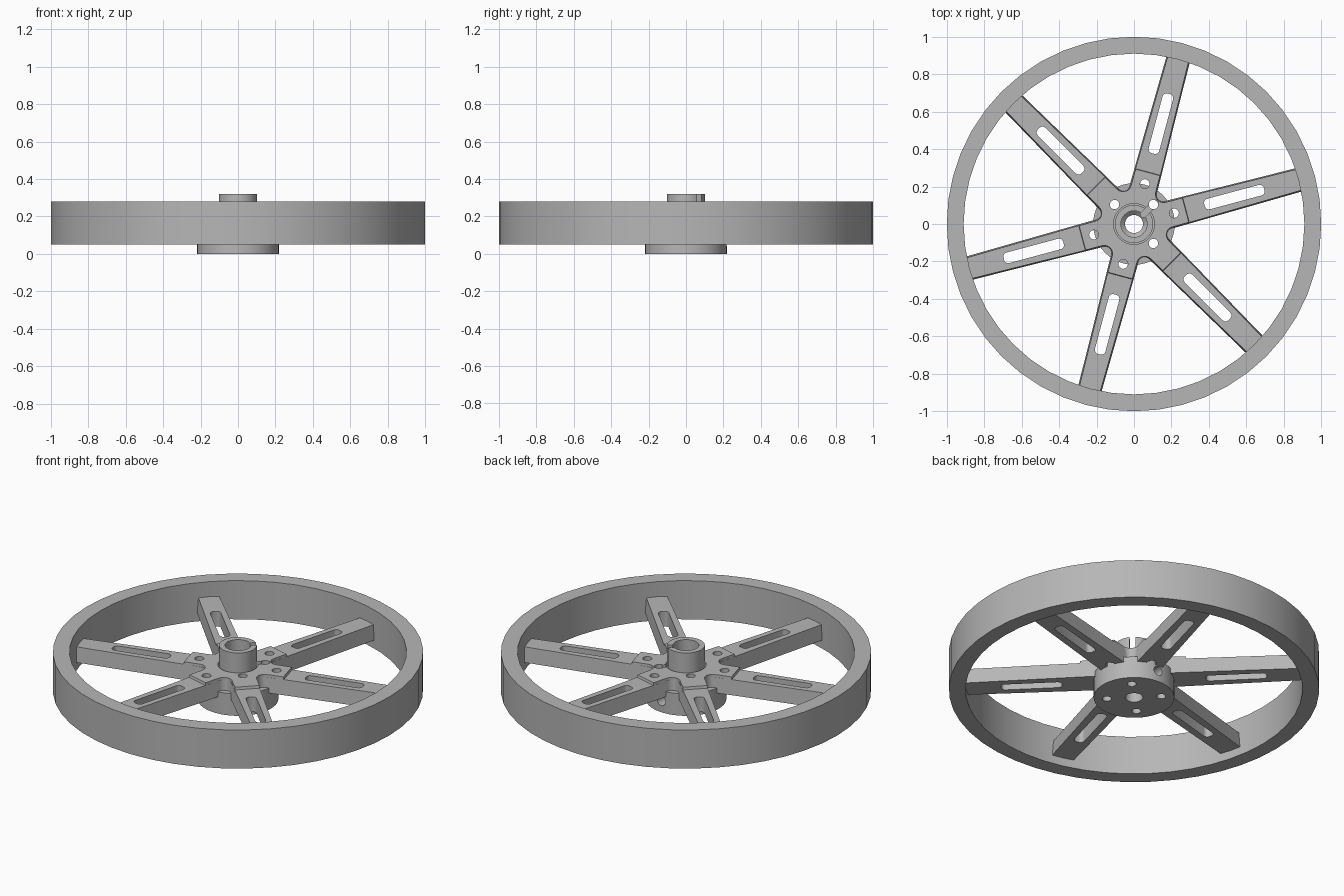
import bpy, bmesh, math
from mathutils import Matrix, Vector

if "Cube" in bpy.data.objects:
    bpy.data.objects.remove(bpy.data.objects["Cube"])

grey = bpy.data.materials.new("mid_grey")
grey.diffuse_color = (0.47, 0.47, 0.47, 1)
grey.use_nodes = True
grey.node_tree.nodes["Principled BSDF"].inputs["Base Color"].default_value = grey.diffuse_color
SPOKES = [math.radians(15 + 60 * i) for i in range(6)]


def finish(name, bm, material=True):
    bmesh.ops.recalc_face_normals(bm, faces=bm.faces)
    me = bpy.data.meshes.new(name)
    bm.to_mesh(me)
    bm.free()
    ob = bpy.data.objects.new(name, me)
    bpy.context.collection.objects.link(ob)
    if material:
        me.materials.append(grey)
    else:
        ob.hide_render = True
        ob.hide_viewport = True
    return ob


def loft(bm, low, high, z0, z1):
    """Closed solid between two matching outlines."""
    a = [bm.verts.new((x, y, z0)) for x, y in low]
    b = [bm.verts.new((x, y, z1)) for x, y in high]
    n = len(a)
    bm.faces.new(a[::-1])
    bm.faces.new(b)
    for i in range(n):
        bm.faces.new((a[i], a[(i + 1) % n], b[(i + 1) % n], b[i]))


def circle(r, n=32, cx=0, cy=0):
    return [(cx + r * math.cos(2 * math.pi * i / n), cy + r * math.sin(2 * math.pi * i / n)) for i in range(n)]


def turn(pts, a):
    return [(x * math.cos(a) - y * math.sin(a), x * math.sin(a) + y * math.cos(a)) for x, y in pts]


def rounded_rect(x0, x1, h, r, n=4):
    pts = []
    for cx, cy, s in ((x1 - r, h - r, 0), (x0 + r, h - r, 1), (x0 + r, r - h, 2), (x1 - r, r - h, 3)):
        for k in range(n + 1):
            t = (s + k / n) * math.pi / 2
            pts.append((cx + r * math.cos(t), cy + r * math.sin(t)))
    return pts


def star(length, root, tip, valley=0.18):
    """Six tapering arms joined by rounded inside corners."""
    R = valley - 2 * root
    d = valley + R
    pts = []
    for a in SPOKES:
        pts += turn([(length, -tip), (length, tip)], a)
        c = a + math.radians(30)
        for k in range(7):
            t = c + math.pi + math.radians(60 - 20 * k)
            pts.append((d * math.cos(c) + R * math.cos(t), d * math.sin(c) + R * math.sin(t)))
    return pts


def lathe(name, profile, n):
    bm = bmesh.new()
    rings = [[bm.verts.new((r * math.cos(2 * math.pi * i / n), r * math.sin(2 * math.pi * i / n), z))
              for i in range(n)] for r, z in profile]
    for j in range(len(rings)):
        p, q = rings[j], rings[(j + 1) % len(rings)]
        for i in range(n):
            k = (i + 1) % n
            bm.faces.new((p[i], p[k], q[k], q[i]))
    return finish(name, bm)


def cutter(name, low, z0, z1):
    bm = bmesh.new()
    loft(bm, low, low, z0, z1)
    return finish(name, bm, False)


def cut(ob, tools):
    for t in tools:
        m = ob.modifiers.new("cut", 'BOOLEAN')
        m.operation = 'DIFFERENCE'
        m.solver = 'EXACT'
        m.object = t


# Rim, collar, hub
rim = lathe("rim", [(1, 0.05), (1, 0.28), (0.91, 0.28), (0.91, 0.05)], 48)
collar = lathe("collar", [(0.102, 0.1), (0.102, 0.32), (0.07, 0.32), (0.07, 0.23), (0.048, 0.21), (0.048, 0.1)], 40)
bm = bmesh.new()
loft(bm, circle(0.218, 48), circle(0.218, 48), 0, 0.13)
hub = finish("hub", bm)

# Spokes with slightly drafted sides, and the raised pad at their root
bm = bmesh.new()
loft(bm, star(0.915, 0.076, 0.064, 0.185), star(0.915, 0.070, 0.057), 0.10, 0.19)
spokes = finish("spokes", bm)
bm = bmesh.new()
loft(bm, star(0.29, 0.0695, 0.069), star(0.285, 0.068, 0.067), 0.18, 0.205)
pad = finish("spoke_pad", bm)

# Slots, bolt holes, bore, collar slit and side screw hole
slots = [cutter("slot_cutter", turn(rounded_rect(0.39, 0.72, 0.029, 0.022), a), 0, 0.3) for a in SPOKES]
bore = cutter("bore_cutter", circle(0.048, 32), -0.1, 0.5)
recess = cutter("groove_cutter", circle(0.109, 40), 0.175, 0.3)
through, outer = [], []
for deg in (45, 135, 225, 315):
    c, s = 0.147 * math.cos(math.radians(deg)), 0.147 * math.sin(math.radians(deg))
    top = 0.09 if deg == 225 else 0.5
    through.append(cutter("bolt_cutter", circle(0.025, 20, c, s), -0.1, top))
for deg in (15, 75, 195, 255):
    c, s = 0.222 * math.cos(math.radians(deg)), 0.222 * math.sin(math.radians(deg))
    outer.append(cutter("outer_hole_cutter", circle(0.025, 20, c, s), 0.05, 0.5))
slit = cutter("slit_cutter", turn(rounded_rect(0.055, 0.175, 0.016, 0.014), math.radians(45)), 0.15, 0.5)
bm = bmesh.new()
a = math.radians(87)
direction = Vector((math.cos(a), math.sin(a), 0))
bmesh.ops.create_cone(bm, cap_ends=True, segments=20, radius1=0.028, radius2=0.028, depth=0.26,
                      matrix=Matrix.Translation(direction * 0.15 + Vector((0, 0, 0.067)))
                      @ direction.to_track_quat('Z', 'Y').to_matrix().to_4x4())
screw = finish("screw_cutter", bm, False)

cut(hub, [bore, screw] + through)
cut(spokes, slots + [bore, recess, slit] + through + outer)
cut(pad, [recess, slit] + through + outer)
cut(collar, [slit])

# Apply the cuts and shade curved walls smooth
for ob in (rim, collar, hub, spokes, pad):
    bpy.ops.object.select_all(action='DESELECT')
    bpy.context.view_layer.objects.active = ob
    ob.select_set(True)
    for m in list(ob.modifiers):
        bpy.ops.object.modifier_apply(modifier=m.name)
    bpy.ops.object.shade_smooth_by_angle(angle=math.radians(30))
for ob in [o for o in bpy.data.objects if o.name.split(".")[0].endswith("_cutter")]:
    bpy.data.objects.remove(ob)
